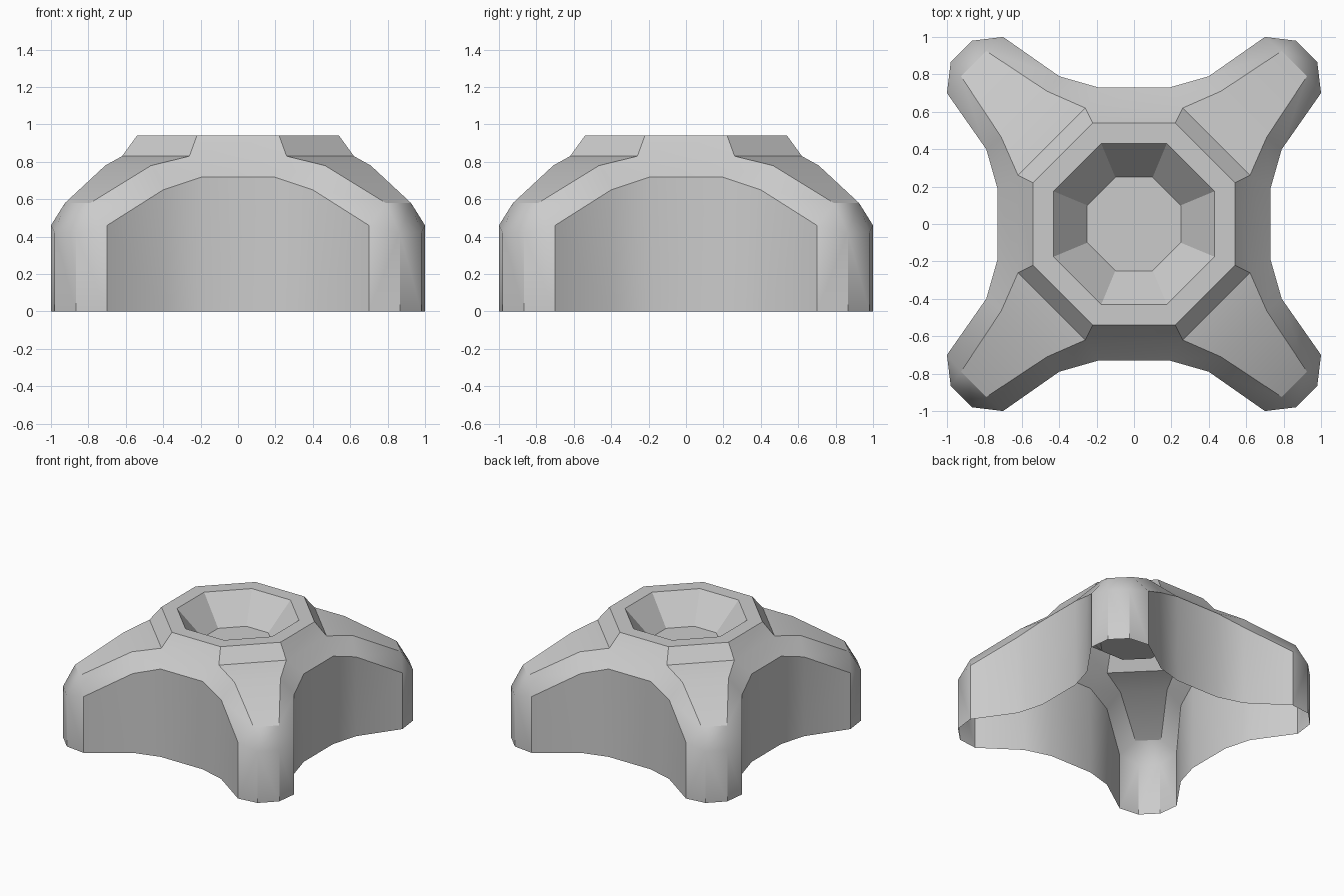
import bpy, bmesh

if "Cube" in bpy.data.objects:
    bpy.data.objects.remove(bpy.data.objects["Cube"])

# Half-arm outlines, read in the +x +y quadrant
wall = [(.19, .73, .72), (.40, .79, .65), (.70, 1.0, .46)]
crest = [(.26, .62, .83), (.465, .71, .78), (.79, .925, .58), (.865, .98, .42)]
# Octagon rings of the central hub: collar base, rim, recess mouth, recess floor
rings = [(.26, .62, .83), (.22, .54, .94), (.175, .43, .94), (.10, .25, .72)]

bm = bmesh.new()


def swap(p):
    return (p[1], p[0], p[2])


def flip(p):
    return (-p[0], p[1], p[2])


def floor(p):
    return (p[0], p[1], 0)


def add(points, mirrored=False):
    """Add a face at four quarter turns, optionally mirrored over the arm diagonal."""
    versions = [points, [swap(p) for p in points]] if mirrored else [points]
    for pts in versions:
        for _ in range(4):
            bm.faces.new([bm.verts.new(p) for p in pts])
            pts = [(-y, x, z) for x, y, z in pts]


# Concave side walls and arm tips
tip = crest[3]
for a, b in zip(wall + [tip], wall[1:] + [tip]):
    if a != b:
        add([floor(a), floor(b), b, a], True)
add([floor(tip), floor(swap(tip)), swap(tip), tip])
a = wall[0]
add([floor(a), floor(flip(a)), flip(a), a])

# Chamfer between walls and arm crests
add([wall[0], wall[1], crest[1], crest[0]], True)
add([wall[1], wall[2], crest[2], crest[1]], True)
add([wall[2], crest[3], crest[2]], True)
add([a, flip(a), flip(crest[0]), crest[0]])

# Arm tops
for a, b in zip(crest, crest[1:]):
    add([a, b, swap(b), swap(a)])

# Collar, rim and recess
for a, b in zip(rings, rings[1:]):
    add([a, swap(a), swap(b), b])
    add([a, flip(a), flip(b), b])
x, y, z = rings[-1]
bm.faces.new([bm.verts.new(p) for p in [
    (y, -x, z), (y, x, z), (x, y, z), (-x, y, z),
    (-y, x, z), (-y, -x, z), (-x, -y, z), (x, -y, z)]])

bmesh.ops.remove_doubles(bm, verts=bm.verts, dist=.001)
bmesh.ops.recalc_face_normals(bm, faces=bm.faces)

mesh = bpy.data.meshes.new("four_arm_knob")
bm.to_mesh(mesh)
bm.free()
knob = bpy.data.objects.new("four_arm_knob", mesh)
bpy.context.collection.objects.link(knob)
bpy.context.view_layer.objects.active = knob
knob.select_set(True)
bpy.ops.object.shade_smooth_by_angle(angle=.55)
